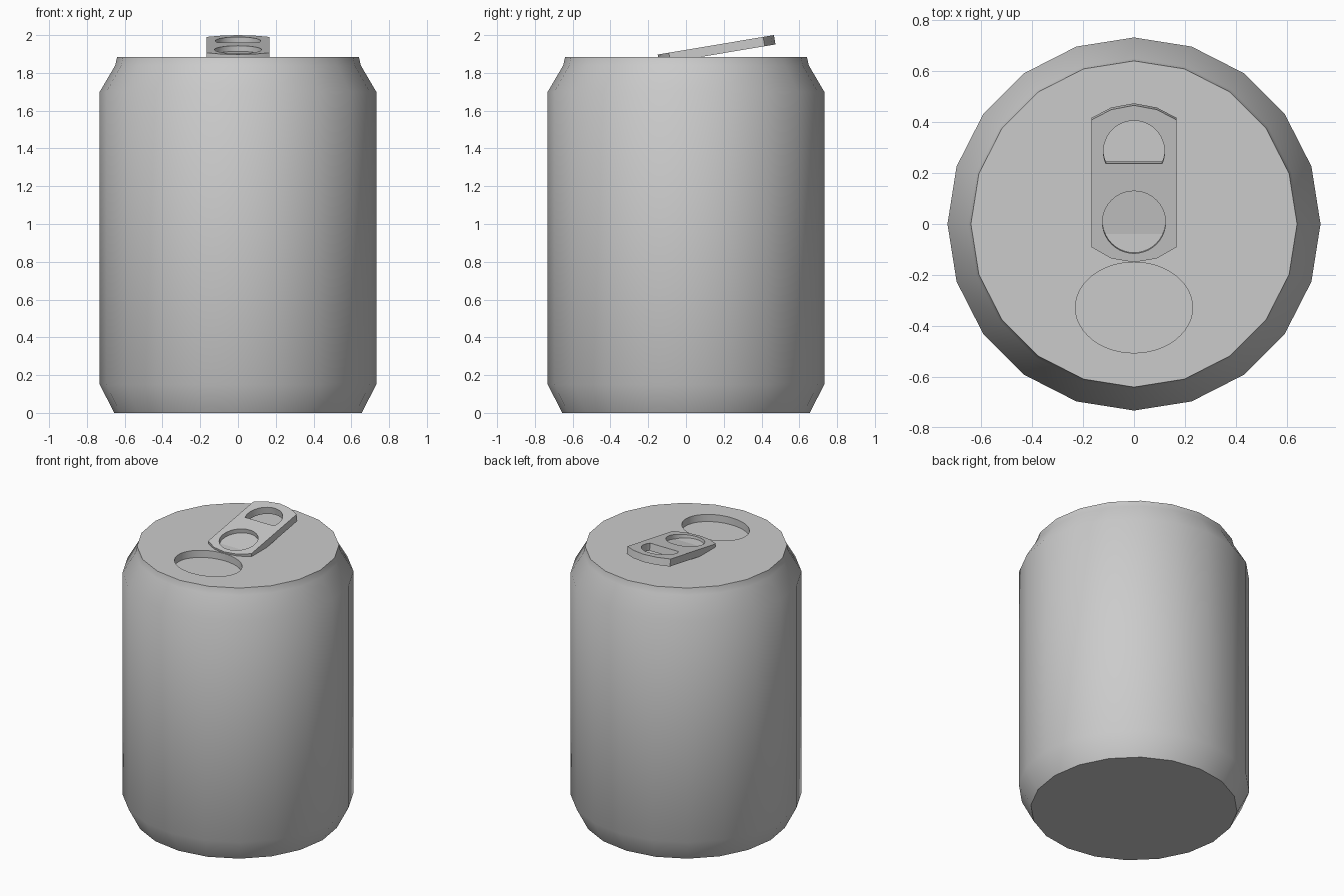
import bpy, bmesh, math

if "Cube" in bpy.data.objects:
    bpy.data.objects.remove(bpy.data.objects["Cube"])

TILT = math.radians(9.5)
LID_Z = 1.885


def mesh_object(name, bm):
    bmesh.ops.recalc_face_normals(bm, faces=bm.faces)
    me = bpy.data.meshes.new(name)
    bm.to_mesh(me)
    bm.free()
    ob = bpy.data.objects.new(name, me)
    bpy.context.collection.objects.link(ob)
    return ob


def prism(name, outline, z0, z1):
    """Extrude a closed xy outline from z0 to z1."""
    bm = bmesh.new()
    face = bm.faces.new([bm.verts.new((x, y, z0)) for x, y in outline])
    ext = bmesh.ops.extrude_face_region(bm, geom=[face])
    verts = [v for v in ext["geom"] if isinstance(v, bmesh.types.BMVert)]
    bmesh.ops.translate(bm, verts=verts, vec=(0, 0, z1 - z0))
    return mesh_object(name, bm)


def arc(cy, rx, ry, a0, a1, n):
    """Points of an elliptical arc centred on (0, cy)."""
    return [(rx * math.cos(a0 + (a1 - a0) * i / n),
             cy + ry * math.sin(a0 + (a1 - a0) * i / n)) for i in range(n)]


def select(ob):
    bpy.ops.object.select_all(action='DESELECT')
    ob.select_set(True)
    bpy.context.view_layer.objects.active = ob


def cut(ob, cutter):
    mod = ob.modifiers.new("cut", 'BOOLEAN')
    mod.operation = 'DIFFERENCE'
    mod.solver = 'EXACT'
    mod.object = cutter
    select(ob)
    bpy.ops.object.modifier_apply(modifier=mod.name)
    bpy.data.objects.remove(cutter)


def smooth(ob):
    select(ob)
    bpy.ops.object.shade_smooth_by_angle(angle=math.radians(38))


# Can body: 20-sided lathe profile with shoulder and foot
profile = [(0.655, 0), (0.732, 0.15), (0.732, 1.70), (0.65, 1.84), (0.64, LID_Z)]
SIDES = 20
bm = bmesh.new()
rings = [[bm.verts.new((r * math.cos(math.tau * i / SIDES),
                        r * math.sin(math.tau * i / SIDES), z))
          for i in range(SIDES)] for r, z in profile]
for lo, hi in zip(rings, rings[1:]):
    for i in range(SIDES):
        j = (i + 1) % SIDES
        bm.faces.new((lo[i], lo[j], hi[j], hi[i]))
bm.faces.new(rings[0])
bm.faces.new(rings[-1])
body = mesh_object("can_body", bm)

# Mouth recess in the lid
cut(body, prism("mouth_cutter", arc(-0.328, 0.23, 0.178, 0, math.tau, 48),
                LID_Z - 0.05, LID_Z + 0.1))
smooth(body)

# Pull tab: modelled flat with its top at z = 0, then tilted
half = [(0.0, 0.472), (0.09, 0.455), (0.167, 0.414),
        (0.167, -0.092), (0.09, -0.137), (0.0, -0.152)]
outline = half + [(-x, y) for x, y in half[-2:0:-1]]
tab = prism("pull_tab", outline, -0.05, 0)

# Blind round dimple and D-shaped finger hole
cut(tab, prism("dimple_cutter", arc(0.007, 0.124, 0.124, 0, math.tau, 40), -0.03, 0.1))
a = math.radians(-23)
d_shape = arc(0.288, 0.12, 0.123, a, math.pi - a, 30)
d_shape.append((-0.12 * math.cos(a), 0.288 + 0.123 * math.sin(a)))
cut(tab, prism("finger_cutter", d_shape, -0.1, 0.1))
smooth(tab)
tab.rotation_euler.x = TILT
tab.location.z = 2.0 - 0.472 * math.sin(TILT)
